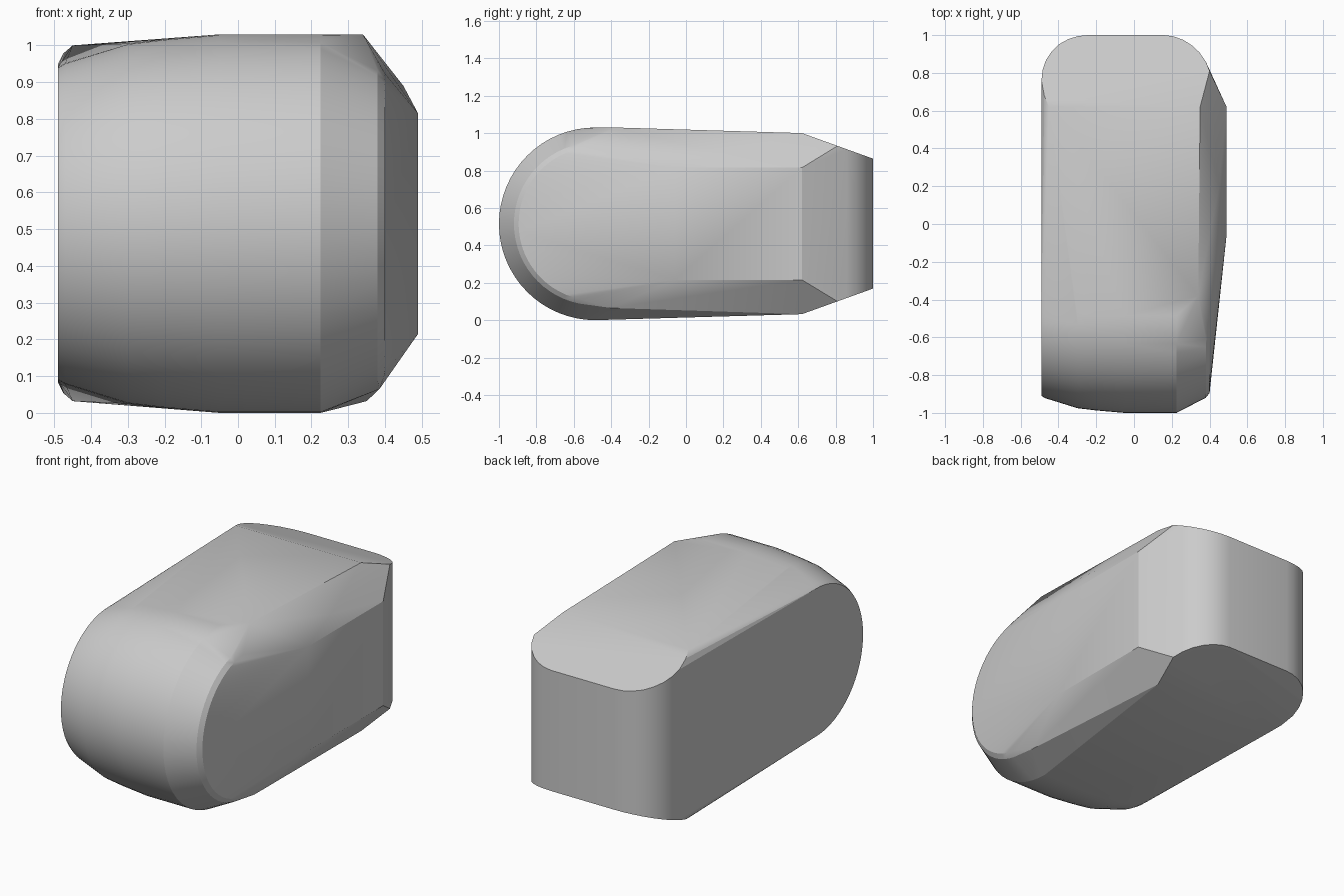
import bpy, bmesh, math

cube = bpy.data.objects.get("Cube")
if cube:
    bpy.data.objects.remove(cube, do_unlink=True)

MID = 0.515
points = []

# Rounded front end: half-circle ribs of varying radius across the width
ribs = [(-0.49, 0.425), (-0.47, 0.437), (-0.3, 0.49), (-0.2, 0.502), (-0.05, 0.515),
        (0.225, 0.515), (0.38, 0.435), (0.4, 0.41)]
STEPS = 32
for x, r in ribs:
    for i in range(STEPS + 1):
        a = math.pi * (i / STEPS - 0.5)
        points.append((x, -0.485 - r * math.cos(a), MID + r * math.sin(a)))

# Tapered back end: rounded outline between sloping top and bottom planes
outline = [(-0.45, 0.62), (-0.475, 0.68), (-0.49, 0.76), (-0.483, 0.82), (-0.465, 0.87),
           (-0.435, 0.915), (-0.395, 0.953), (-0.345, 0.98), (-0.295, 0.995), (-0.245, 1.0),
           (0.16, 1.0), (0.21, 0.993), (0.26, 0.975), (0.305, 0.947), (0.345, 0.91),
           (0.38, 0.86), (0.4, 0.81), (0.35, 0.62)]
for x, y in outline:
    drop = (y - 0.62) * 0.36
    points += [(x, y, 1.0 - drop), (x, y, 0.032 + drop)]

# Bulging side panel with its upper and lower chamfers
points += [(0.49, y, z) for y in (-0.06, 0.62) for z in (0.215, 0.815)]
points += [(0.34, -0.38, 1.03), (0.34, -0.15, 1.025), (0.45, 0.2, 0.89),
           (0.385, -0.4, 0.065)]

# Wrap the ribs, outline and panel in one skin
bm = bmesh.new()
for p in points:
    bm.verts.new(p)
hull = bmesh.ops.convex_hull(bm, input=bm.verts[:])
loose = {v for v in hull["geom_interior"] + hull["geom_unused"]
         if isinstance(v, bmesh.types.BMVert)}
bmesh.ops.delete(bm, geom=list(loose), context="VERTS")
bmesh.ops.dissolve_limit(bm, angle_limit=math.radians(0.8),
                         verts=bm.verts[:], edges=bm.edges[:])
bmesh.ops.recalc_face_normals(bm, faces=bm.faces[:])
mesh = bpy.data.meshes.new("body")
bm.to_mesh(mesh)
bm.free()
body = bpy.data.objects.new("body", mesh)
bpy.context.collection.objects.link(body)

# Plain grey surface
grey = bpy.data.materials.new("light_grey")
grey.use_nodes = True
colour = (0.6, 0.6, 0.6, 1)
grey.diffuse_color = colour
grey.node_tree.nodes["Principled BSDF"].inputs["Base Color"].default_value = colour
mesh.materials.append(grey)

# Smooth curves, crisp rims
bpy.ops.object.select_all(action="DESELECT")
body.select_set(True)
bpy.context.view_layer.objects.active = body
bpy.ops.object.shade_smooth_by_angle(angle=math.radians(20))
